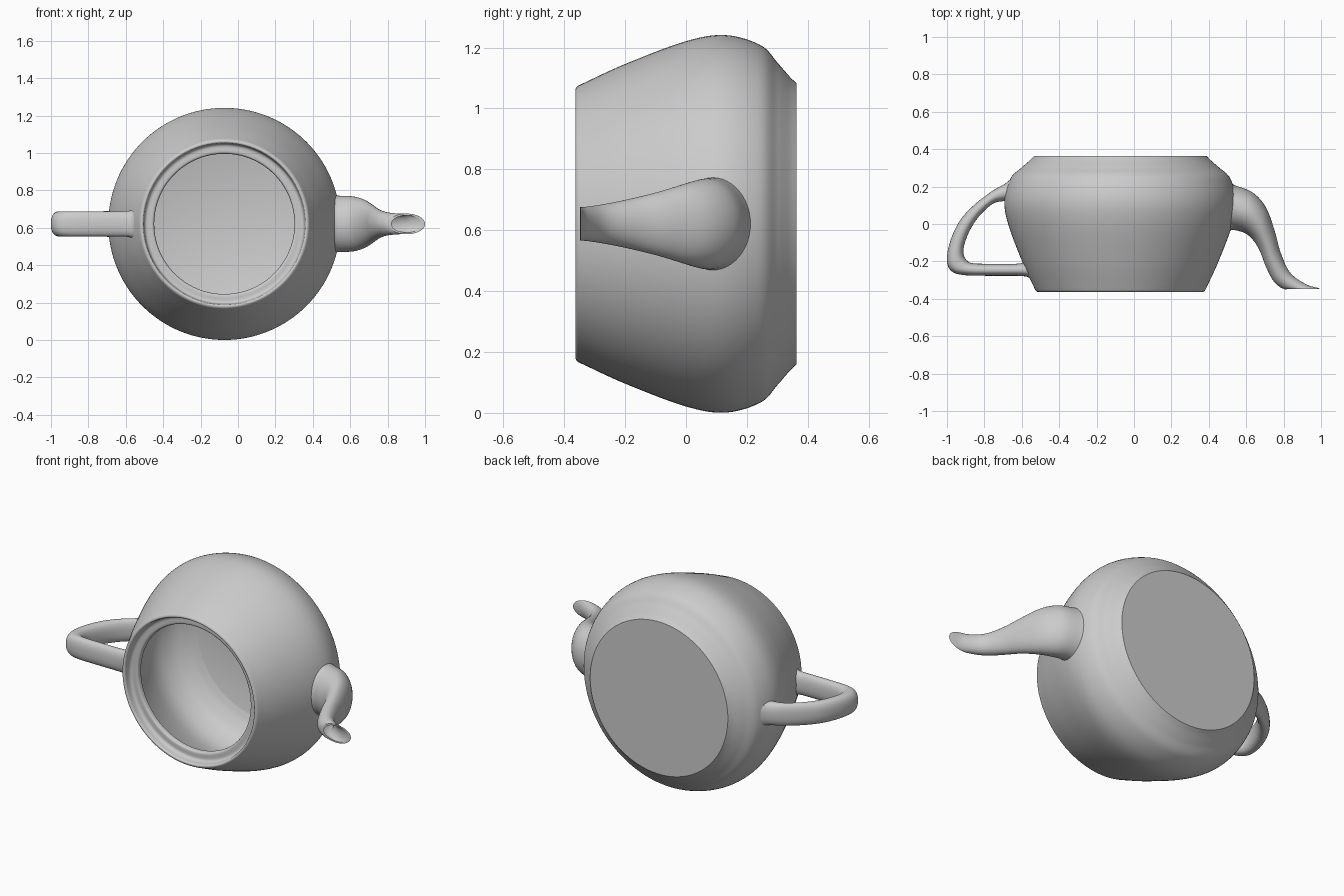
import bpy, bmesh, math
from mathutils import Vector

cube = bpy.data.objects.get("Cube")
if cube:
    bpy.data.objects.remove(cube, do_unlink=True)

AXIS_X, AXIS_Z = -0.073, 0.621

# One plain grey glaze for everything
glaze = bpy.data.materials.new("grey_glaze")
glaze.use_nodes = True
grey = (0.6, 0.6, 0.6, 1)
glaze.diffuse_color = grey
glaze.node_tree.nodes["Principled BSDF"].inputs["Base Color"].default_value = grey


def smooth_path(keys, steps):
    """Catmull-Rom interpolation through tuples of any length."""
    pts = [Vector(k) for k in keys]
    pts = [2 * pts[0] - pts[1]] + pts + [2 * pts[-1] - pts[-2]]
    out = []
    for a, b, c, d in zip(pts, pts[1:], pts[2:], pts[3:]):
        for i in range(steps):
            t = i / steps
            out.append(0.5 * (2 * b + (c - a) * t + (2 * a - 5 * b + 4 * c - d) * t**2
                              + (3 * b - a - 3 * c + d) * t**3))
    out.append(pts[-2])
    return out


def loft(name, rings, sides, power=1.0):
    """Skin rounded rings given as (centre, half axis, half axis), capped at both ends."""
    def bend(v):
        return math.copysign(abs(v) ** power, v)

    bm = bmesh.new()
    loops = []
    for centre, a, b in rings:
        angles = [2 * math.pi * i / sides for i in range(sides)]
        loops.append([bm.verts.new(centre + a * bend(math.cos(t)) + b * bend(math.sin(t)))
                      for t in angles])
    for low, high in zip(loops, loops[1:]):
        for i in range(sides):
            j = (i + 1) % sides
            bm.faces.new((low[i], low[j], high[j], high[i]))
    bm.faces.new(loops[0])
    bm.faces.new(loops[-1])
    bmesh.ops.recalc_face_normals(bm, faces=bm.faces)
    mesh = bpy.data.meshes.new(name)
    bm.to_mesh(mesh)
    bm.free()
    mesh.materials.append(glaze)
    obj = bpy.data.objects.new(name, mesh)
    bpy.context.collection.objects.link(obj)
    bpy.ops.object.select_all(action="DESELECT")
    obj.select_set(True)
    bpy.context.view_layer.objects.active = obj
    bpy.ops.object.shade_smooth_by_angle(angle=math.radians(35))
    return obj


def turned_ring(radius, y):
    return Vector((AXIS_X, y, AXIS_Z)), Vector((radius, 0, 0)), Vector((0, 0, radius))


def tube_ring(section, scale=1.0):
    """Section: outer edge x, y, inner edge x, y, half width."""
    ox, oy, ix, iy, width = section
    outer, inner = Vector((ox, oy, AXIS_Z)), Vector((ix, iy, AXIS_Z))
    return (outer + inner) / 2, (outer - inner) / 2 * scale, Vector((0, 0, width * scale))


# Hollow pot body: outside, rolled rim, lid ledge, then the cavity
outside = smooth_path([(0.462, 0.363), (0.484, 0.34), (0.53, 0.3), (0.587, 0.245), (0.62, 0.13),
                       (0.6, 0.0), (0.525, -0.2), (0.457, -0.348)], 8)
rim = smooth_path([(0.457, -0.348), (0.451, -0.358), (0.441, -0.363), (0.433, -0.358),
                   (0.43, -0.34), (0.425, -0.325), (0.413, -0.318), (0.39, -0.318),
                   (0.379, -0.314), (0.375, -0.302)], 3)
cavity = smooth_path([(0.375, -0.29), (0.43, -0.25), (0.485, -0.2), (0.56, 0.0), (0.58, 0.13),
                      (0.545, 0.235), (0.48, 0.295), (0.42, 0.325)], 6)
loft("pot_body", [turned_ring(*p) for p in outside + rim[1:] + cavity], 128)

# Curved spout, opening out into a slanted lip, with a hollow bore
spout = smooth_path([
    (0.5, 0.225, 0.5, -0.045, 0.158),
    (0.54, 0.207, 0.53, -0.032, 0.151),
    (0.635, 0.168, 0.595, -0.05, 0.147),
    (0.705, 0.09, 0.64, -0.09, 0.13),
    (0.75, -0.03, 0.675, -0.15, 0.104),
    (0.785, -0.155, 0.705, -0.228, 0.08),
    (0.835, -0.26, 0.742, -0.3, 0.063),
    (0.92, -0.322, 0.778, -0.336, 0.056),
    (1.0, -0.346, 0.805, -0.349, 0.055)], 6)
bore = [tube_ring(s, 0.84) for s in reversed(spout[3:])]
loft("spout", [tube_ring(s) for s in spout] + bore, 48)

# Strap handle, flared where it meets the body
handle = smooth_path([
    (-0.655, 0.245, -0.655, 0.125, 0.076),
    (-0.69, 0.215, -0.7, 0.122, 0.069),
    (-0.76, 0.175, -0.755, 0.108, 0.067),
    (-0.86, 0.097, -0.825, 0.045, 0.067),
    (-0.935, 0.012, -0.878, -0.035, 0.067),
    (-0.985, -0.1, -0.908, -0.115, 0.067),
    (-1.0, -0.2, -0.91, -0.165, 0.067),
    (-0.972, -0.255, -0.893, -0.195, 0.067),
    (-0.9, -0.274, -0.86, -0.21, 0.067),
    (-0.75, -0.277, -0.75, -0.213, 0.067),
    (-0.59, -0.279, -0.61, -0.211, 0.068),
    (-0.55, -0.297, -0.57, -0.19, 0.078)], 6)
loft("handle", [tube_ring(s) for s in handle], 40, 0.85)
